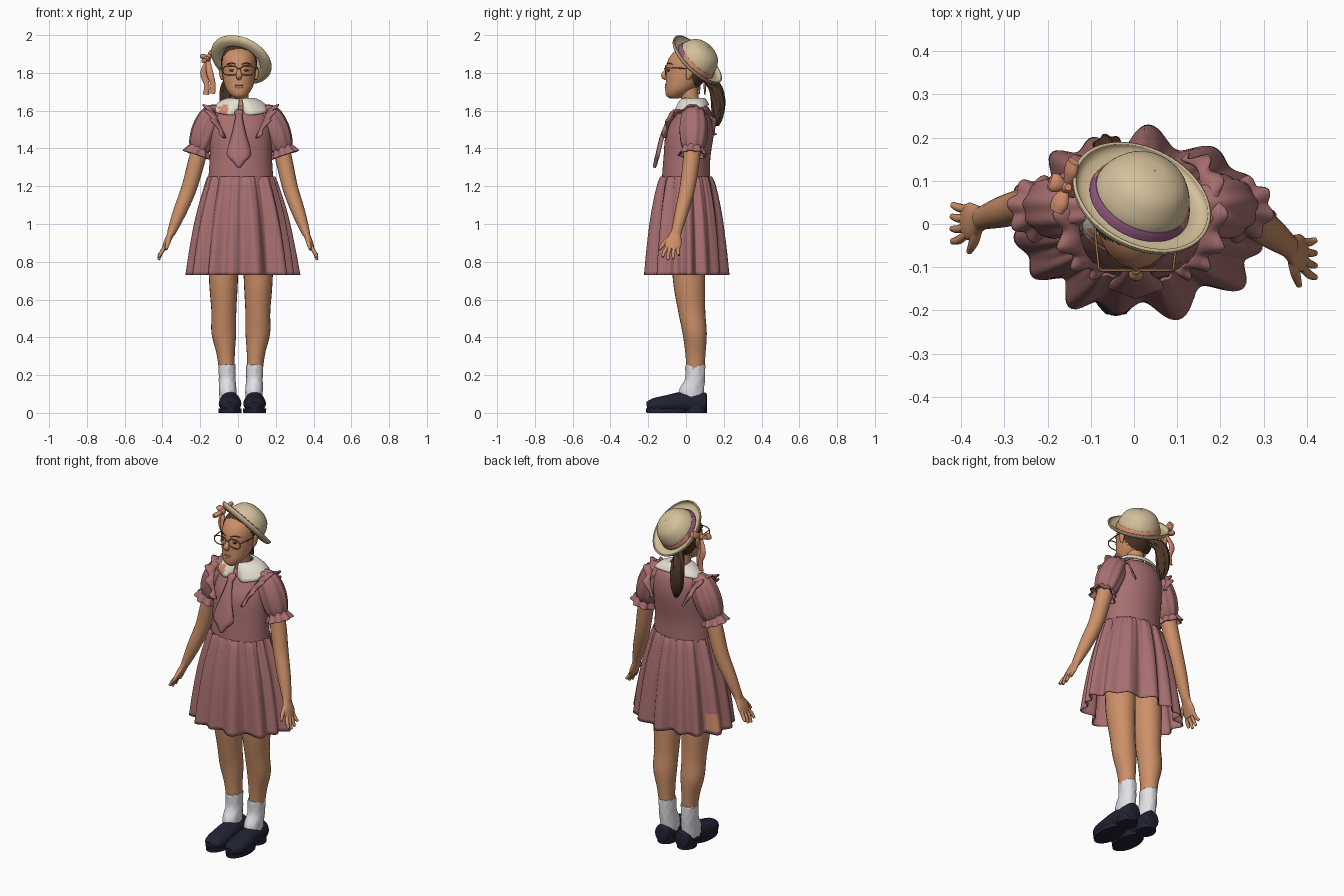
import bpy, bmesh
from math import sin, cos, pi, tau, radians
from mathutils import Vector

old = bpy.data.objects.get("Cube")
if old:
    bpy.data.objects.remove(old, do_unlink=True)

AX = 0.015          # body axis in x


def material(name, r, g, b):
    lin = [(c / 255 / 12.92 if c < 11 else ((c / 255 + .055) / 1.055) ** 2.4) for c in (r, g, b)]
    m = bpy.data.materials.new(name)
    m.use_nodes = True
    m.diffuse_color = (*lin, 1)
    shader = m.node_tree.nodes["Principled BSDF"]
    shader.inputs["Base Color"].default_value = (*lin, 1)
    shader.inputs["Roughness"].default_value = 0.8
    return m


skin = material("skin", 204, 144, 104)
dress = material("dusty rose cloth", 168, 111, 112)
straw = material("straw", 212, 192, 155)
peach = material("peach ribbon", 213, 143, 108)
purple = material("purple ribbon", 150, 90, 130)
cream = material("cream collar", 230, 224, 210)
hair = material("brown hair", 76, 54, 38)
navy = material("navy leather", 32, 34, 50)
white = material("white sock", 224, 224, 230)
frame = material("spectacle frame", 155, 115, 76)


def smooth_rows(rows, steps=5):
    """Catmull-Rom interpolation of tuples of any length."""
    out, last = [], len(rows) - 1
    for i in range(last):
        a, b, c, d = rows[max(i - 1, 0)], rows[i], rows[i + 1], rows[min(i + 2, last)]
        for k in range(steps):
            t = k / steps
            out.append([q + t / 2 * (r - p + t * (2 * p - 5 * q + 4 * r - s + t * (3 * (q - r) + s - p)))
                        for p, q, r, s in zip(a, b, c, d)])
    return out + [list(rows[-1])]


def grid(name, rows, mats, wrap=True, cap=False, thick=0, rule=None, keep=None):
    """Skin a list of point rows into a smooth mesh."""
    mats = mats if isinstance(mats, list) else [mats]
    bm = bmesh.new()
    vs = [[bm.verts.new(p) for p in row] for row in rows]
    n = len(rows[0])
    for a, b in zip(vs, vs[1:]):
        for j in range(n if wrap else n - 1):
            k = (j + 1) % n
            bm.faces.new((a[j], a[k], b[k], b[j]))
    if cap:
        bm.faces.new(vs[0][::-1])
        bm.faces.new(vs[-1])
    if keep:
        drop = [f for f in bm.faces if not keep(f.calc_center_median())]
        bmesh.ops.delete(bm, geom=drop, context='FACES')
    bmesh.ops.recalc_face_normals(bm, faces=bm.faces)
    for f in bm.faces:
        f.smooth = True
        if rule:
            f.material_index = rule(f.calc_center_median())
    me = bpy.data.meshes.new(name)
    bm.to_mesh(me)
    bm.free()
    me.set_sharp_from_angle(angle=radians(50))
    for m in mats:
        me.materials.append(m)
    ob = bpy.data.objects.new(name, me)
    bpy.context.collection.objects.link(ob)
    if thick:
        mod = ob.modifiers.new("thickness", 'SOLIDIFY')
        mod.thickness, mod.offset = thick, 0
    return ob


def tube(name, rows, mat, level=False, segs=24, steps=5, wave=None, cap=True, **kw):
    """Loft ellipses (x, y, z, rx[, ry]); level keeps every ring horizontal."""
    pts = smooth_rows([r if len(r) > 4 else (*r, r[3]) for r in rows], steps)
    out = []
    for i, (x, y, z, rx, ry) in enumerate(pts):
        u, v = Vector((1, 0, 0)), Vector((0, 1, 0))
        if not level:
            a, b = pts[max(i - 1, 0)], pts[min(i + 1, len(pts) - 1)]
            d = (Vector(b[:3]) - Vector(a[:3])).normalized()
            ref = Vector((0, 1, 0)) if abs(d.y) < .9 else Vector((0, 0, 1))
            u = ref.cross(d).normalized()
            v = d.cross(u)
        ring = []
        for j in range(segs):
            t = tau * j / segs
            w = wave(t, i / (len(pts) - 1)) if wave else 0
            ring.append(Vector((x, y, z)) + u * (max(rx, .001) + w) * cos(t) + v * (max(ry, .001) + w) * sin(t))
        out.append(ring)
    return grid(name, out, mat, cap=cap, **kw)


def side(s, rows, dx=0, dy=0):
    """Place rows on one side of the body, drifting in x and y below the sleeve."""
    drop = [max(0, 1.42 - r[2]) * 2 for r in rows]
    return [(AX + s * r[0] + dx * k, r[1] + dy * k, *r[2:]) for r, k in zip(rows, drop)]


# Head, hair cap and ponytail
head = [(.005, -.06, 1.665, .02, .025), (.005, -.055, 1.68, .042, .05), (.005, -.034, 1.71, .066, .076),
        (.005, -.01, 1.75, .08, .097), (.005, .01, 1.8, .088, .115), (.005, .015, 1.86, .089, .113),
        (.005, .025, 1.91, .075, .09), (.005, .04, 1.94, .045, .05), (.005, .04, 1.948, .01, .01)]
tube("head", head, skin, level=True, segs=40)
cap_rows = [(x, y + .003, z + .003, rx + .006, ry + .006) for x, y, z, rx, ry in head]
tube("hair_cap", cap_rows, hair, level=True, segs=60, steps=8, keep=lambda c: c.y + .5 * (c.z - 1.8) > .015)
tube("ponytail", [(-.02, .1, 1.78, .02), (-.055, .15, 1.73, .032), (-.06, .17, 1.65, .036),
                  (-.057, .168, 1.57, .028), (-.05, .165, 1.52, .006)], hair, segs=36,
     wave=lambda t, k: .004 * sin(7 * t + 9 * k))
tube("neck", [(.01, .03, 1.58, .055), (.01, .022, 1.66, .047), (.005, .01, 1.74, .05)], skin, level=True)

# Facial features
tube("nose", [(.005, -.094, 1.83, .008), (.005, -.108, 1.805, .011), (.005, -.117, 1.785, .017, .015),
              (.005, -.104, 1.768, .01)], skin, segs=16)
for name, z, r in (("upper_lip", 1.735, .004), ("lower_lip", 1.724, .005)):
    tube(name, [(-.025, -.094, z, .001), (-.01, -.106, z, r), (.005, -.108, z, r),
                (.02, -.106, z, r), (.035, -.094, z, .001)], peach, segs=10)
for s, tag in ((-1, "right"), (1, "left")):
    def face(rows):
        return [(.005 + s * r[0], *r[1:]) for r in rows]
    tube(tag + "_ear", face([(.089, .01, 1.765, .006, .008), (.095, .016, 1.79, .009, .018),
                             (.097, .02, 1.82, .007, .018), (.092, .02, 1.835, .003, .006)]), skin, segs=14)
    tube(tag + "_brow", face([(.015, -.102, 1.845, .002), (.04, -.094, 1.852, .003),
                              (.066, -.07, 1.845, .002)]), hair, segs=8)
    tube(tag + "_eye", face([(.022, -.096, 1.813, .001), (.036, -.093, 1.813, .006),
                             (.052, -.086, 1.813, .001)]), hair, segs=10)
    lens = []
    for k in range(25):
        c, d = cos(tau * k / 24), sin(tau * k / 24)
        lens.append((.046 + .039 * c * (1 + .12 * d * d), -.107, 1.813 + .025 * d * (1 + .15 * c * c), .003))
    tube(tag + "_lens_rim", face(lens), frame, segs=8, steps=1)
    tube(tag + "_temple", face([(.086, -.106, 1.825, .003), (.093, -.04, 1.825, .003),
                                (.097, .02, 1.822, .003)]), frame, segs=8)
tube("glasses_bridge", [(-.004, -.109, 1.82, .003), (.005, -.114, 1.824, .003), (.014, -.109, 1.82, .003)], frame, segs=8)

# Tilted straw hat with ribbon band
hat_turn = Vector((.34, .66, .67)).to_track_quat('Z', 'Y')
hat_centre = Vector((AX - .003, .05, 1.86))


def revolve(name, profile, mats, **kw):
    rows = [[hat_centre + hat_turn @ Vector((r * cos(tau * j / 64), r * sin(tau * j / 64), h)) for j in range(64)]
            for r, h in smooth_rows(profile)]
    return grid(name, rows, mats, **kw)


revolve("straw_hat", [(.001, .108), (.04, .104), (.08, .083), (.105, .042), (.113, .004), (.123, -.004),
                      (.148, -.002), (.162, .008), (.166, .02)], straw, thick=.008)
revolve("hat_band", [(.114, .024), (.118, .014), (.121, .001)], [purple, peach], thick=.003,
        rule=lambda c: int((c - hat_centre).y + .6 * (c - hat_centre).x > 0))

# Ribbon bow at the side of the hat
tube("bow_knot", [(-.152, .085, 1.9, .008), (-.156, .085, 1.88, .015), (-.158, .085, 1.86, .008)], peach, segs=14)
for name, x, y, z in (("bow_front_loop", -.18, .03, 1.865), ("bow_back_loop", -.14, .145, 1.91),
                      ("bow_outer_loop", -.195, .1, 1.89)):
    a, b = Vector((-.156, .085, 1.88)), Vector((x, y, z))
    mid = a.lerp(b, .6)
    tube(name, [(*a, .006, .006), (*mid, .014, .022), (*b, .011, .018)], peach, segs=14)
for name, x, y, z in (("bow_long_streamer", -.137, .07, 1.69), ("bow_short_streamer", -.17, .1, 1.685)):
    tube(name, [(-.158, .085, 1.87, .01, .005), (x - .012, y, 1.8, .018, .008), (x + .004, y, 1.74, .014, .008),
                (x, y, z, .016, .003)], peach, segs=12)

# Bodice and gathered skirt
tube("bodice", [(AX, 0, 1.235, .172, .128), (AX, .005, 1.35, .165, .124), (AX, .02, 1.48, .162, .127),
                (AX, .038, 1.56, .152, .105), (AX, .045, 1.61, .125, .08), (AX, .04, 1.64, .07, .05)],
     dress, level=True, segs=48)
tube("skirt", [(AX, 0, 1.25, .172, .128), (AX, 0, 1.2, .188, .145), (AX, 0, 1.05, .23, .172),
               (AX, 0, .88, .263, .19), (AX, 0, .73, .285, .2)], [dress, peach], level=True, segs=200, cap=False,
     thick=.005, rule=lambda c: int(c.x < -.2 and .06 < c.y < .105 and .76 < c.z < .85),
     wave=lambda t, k: (.006 + .02 * k) * (.7 * sin(14 * t + .9 * sin(3 * t)) + .45 * sin(9 * t + 1))
     + .003 * sin(41 * t) * (1 - k))

# Flat rounded collar, open at the throat
collar = []
for i in range(9):
    t = i / 8
    row = []
    for j in range(61):
        a = radians(6 + 348 * j / 60)
        front, back = max(0, cos(a)), max(0, -cos(a))
        gap = 1 - .3 * t * t * max(0, cos(a) - .93) / .07
        row.append(Vector((AX + sin(a) * (.05 + .1 * t), .035 - cos(a) * (.05 + (.06 - .025 * back) * t) * gap,
                           1.664 - .047 * t * t * (1 - .5 * back) - .012 * t - .03 * t * front + .006 * sin(pi * t))))
    collar.append(row)
grid("collar", collar, [cream, peach], wrap=False, thick=.007,
     rule=lambda c: int(-.1 < c.x < -.05 and c.y < -.01 and c.z < 1.625))

# Necktie lying on the chest
tie = smooth_rows([(.012, -.07, 1.585), (.022, -.094, 1.53), (.04, -.121, 1.46), (.064, -.143, 1.37),
                   (.035, -.152, 1.335), (.002, -.158, 1.3)])
grid("necktie", [[Vector((.005 + w * k, y - .012 * (1 - k * k), z)) for k in (-1, -.5, 0, .5, 1)] for w, y, z in tie],
     dress, wrap=False, thick=.012)
tube("tie_knot", [(.005, -.056, 1.605, .016, .012), (.005, -.067, 1.59, .024, .018), (.005, -.08, 1.565, .014, .012)],
     dress, level=True, segs=16)

for s, tag, dx, dy in ((-1, "right", -.013, .025), (1, "left", -.013, -.045)):
    # Shoulder frill from chest over the shoulder to the back
    path = smooth_rows([(.08, -.106, 1.455), (.112, -.086, 1.53), (.138, -.035, 1.59), (.142, .05, 1.613),
                        (.132, .125, 1.565), (.095, .148, 1.47)], 14)
    inner, middle, outer = [], [], []
    for i, (x, y, z) in enumerate(path):
        t = i / (len(path) - 1)
        ny, size, w = (y - .03) / .13, .3 + .7 * sin(pi * t), sin(38 * t)
        for row, k in ((inner, 0), (middle, .5), (outer, 1)):
            row.append(Vector((AX + s * (x + .05 * k * size + .01 * k * w),
                               y + ny * (.014 + .01 * w) * k, z + .012 * k * size + .008 * k * w)))
    grid(tag + "_shoulder_frill", [inner, middle, outer], dress, wrap=False, thick=.008)

    # Puff sleeve and gathered cuff
    tube(tag + "_sleeve", side(s, [(.1, .04, 1.585, .045), (.15, .04, 1.565, .066), (.183, .04, 1.5, .074),
                                   (.208, .038, 1.43, .066), (.222, .036, 1.39, .05)]), dress, segs=48,
         wave=lambda t, k: .003 * sin(9 * t))
    tube(tag + "_cuff", side(s, [(.22, .036, 1.41, .048), (.225, .035, 1.395, .054), (.235, .034, 1.365, .07)]),
         dress, segs=72, cap=False, thick=.006, wave=lambda t, k: .008 * k * sin(8 * t))

    # Arm, palm, fingers
    tube(tag + "_arm", side(s, [(.2, .04, 1.46, .045), (.235, .035, 1.32, .044), (.268, .028, 1.19, .041),
                                (.312, .01, 1.07, .036), (.352, -.008, .965, .024, .028),
                                (.362, -.013, .94, .018, .032), (.38, -.02, .9, .016, .044),
                                (.393, -.022, .865, .012, .038)], dx, dy), skin, segs=20)
    for i, finger in enumerate(("index", "middle", "ring", "little")):
        y, tip = -.05 + .019 * i, (.825, .81, .815, .835)[i]
        tube(f"{tag}_{finger}_finger", side(s, [(.388, y, .88, .01), (.405, y * 1.3, .85, .01),
                                                (.42, y * 1.5 + .005, tip, .007)], dx, dy), skin, segs=10)
    tube(tag + "_thumb", side(s, [(.365, -.035, .93, .013), (.372, -.066, .9, .012), (.382, -.092, .865, .007)],
                              dx, dy), skin, segs=10)

    # Leg, sock, shoe
    tube(tag + "_leg", side(s, [(.09, .01, 1, .08, .09), (.092, .015, .72, .077, .086), (.09, .03, .54, .066, .072),
                                (.09, .046, .42, .065, .064), (.08, .05, .31, .048, .053), (.073, .05, .2, .04, .046)]),
         skin, level=True)
    tube(tag + "_sock", side(s, [(.073, .05, .255, .043, .05), (.073, .05, .245, .045, .053), (.072, .048, .18, .044, .053),
                                 (.07, .03, .12, .046, .066), (.068, .025, .06, .044, .068)]), white, level=True, segs=36,
         wave=lambda t, k: .0012 * sin(7 * t + 15 * sin(9 * k)))
    foot = .065 + .008 * s
    tube(tag + "_shoe", side(s, [(foot, .11, .056, .03, .04), (foot, .1, .056, .043, .052), (foot, .03, .056, .05, .055),
                                 (foot, -.03, .056, .055, .054), (foot, -.1, .048, .06, .046),
                                 (foot, -.17, .042, .052, .036), (foot, -.208, .038, .024, .02)]), navy)
    tube(tag + "_sole", side(s, [(foot, -.1, 0, .06, .11), (foot, -.1, .024, .062, .113)]), navy, level=True, segs=36)
    tube(tag + "_heel", side(s, [(foot, .05, 0, .05, .06), (foot, .05, .04, .05, .06)]), navy, level=True)
